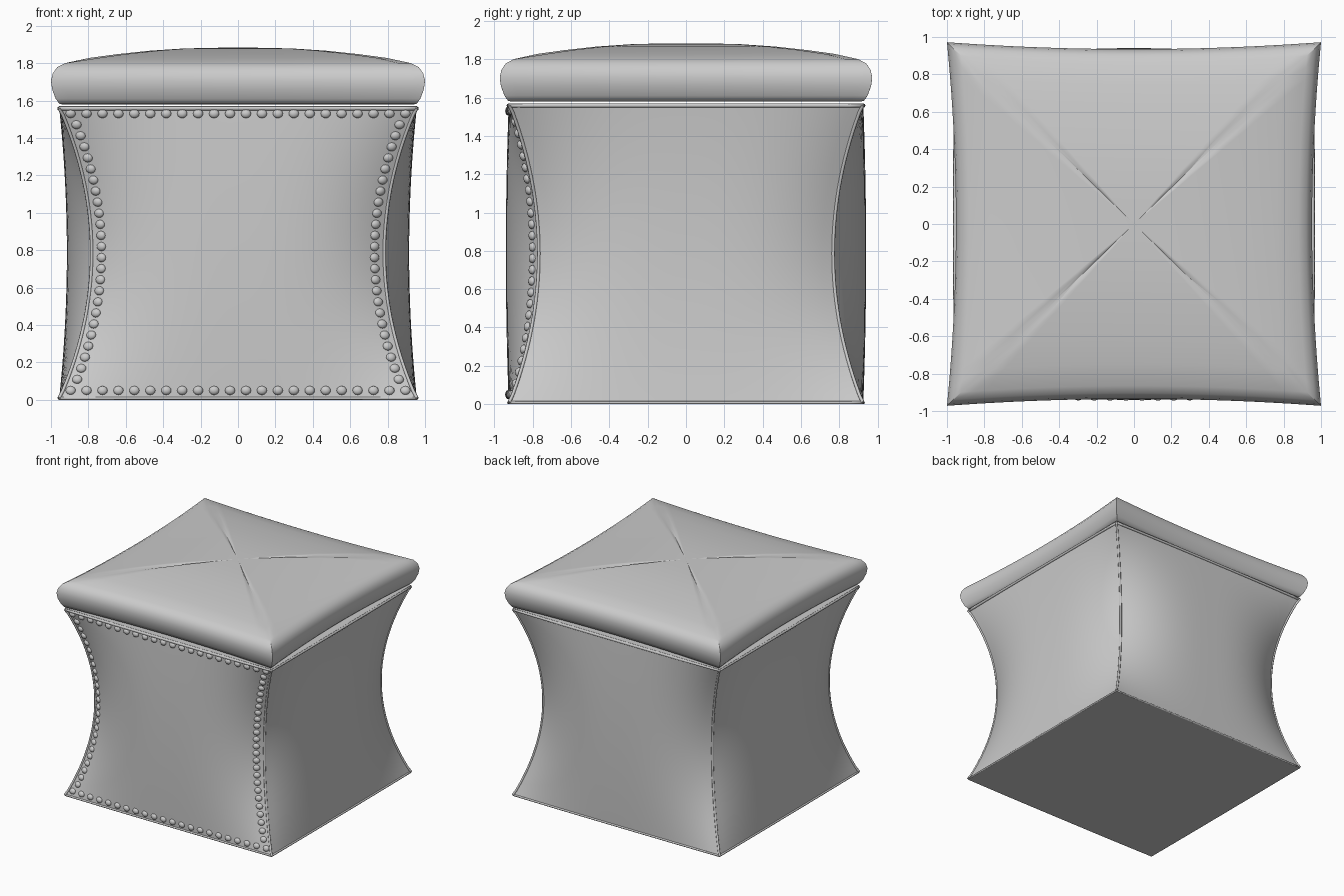
import bpy
import bmesh
import math
from mathutils import Matrix, Vector

if "Cube" in bpy.data.objects:
    bpy.data.objects.remove(bpy.data.objects["Cube"], do_unlink=True)

HEIGHT = 1.57
SIDE_STEPS = 28

fabric = bpy.data.materials.new("grey fabric")
fabric.use_nodes = True
grey = (0.6, 0.6, 0.6, 1.0)
fabric.diffuse_color = grey
shader = next(n for n in fabric.node_tree.nodes if n.type == "BSDF_PRINCIPLED")
shader.inputs["Base Color"].default_value = grey
shader.inputs["Roughness"].default_value = 0.7


def finish(bm, name, angle=35):
    bmesh.ops.recalc_face_normals(bm, faces=bm.faces)
    mesh = bpy.data.meshes.new(name)
    bm.to_mesh(mesh)
    bm.free()
    mesh.materials.append(fabric)
    obj = bpy.data.objects.new(name, mesh)
    bpy.context.collection.objects.link(obj)
    bpy.ops.object.select_all(action="DESELECT")
    obj.select_set(True)
    bpy.context.view_layer.objects.active = obj
    bpy.ops.object.shade_smooth_by_angle(angle=math.radians(angle))
    return obj


def square_ring(corner, middle, z, power, sink=0.0):
    """Four-sided ring whose sides bow from the corners to the middles."""
    (cx, cy), (mx, my) = corner, middle
    ring = []
    for side in range(4):
        for i in range(SIDE_STEPS):
            u = -1 + 2 * i / SIDE_STEPS
            bow = 1 - abs(u) ** power
            drop = sink if i == 0 else 0
            x, y = u * cx, -(cy + (my - cy) * bow)
            if side % 2:
                x, y = cx + (mx - cx) * bow, u * cy
            if side >= 2:
                x, y = -x, -y
            ring.append(Vector((x, y, z - drop)))
    return ring


def loft(rings, name, angle=35):
    bm = bmesh.new()
    loops = [[bm.verts.new(p) for p in ring] for ring in rings]
    n = len(loops[0])
    for a, b in zip(loops, loops[1:]):
        for i in range(n):
            j = (i + 1) % n
            bm.faces.new((a[i], a[j], b[j], b[i]))
    bm.faces.new(loops[0][::-1])
    bm.faces.new(loops[-1])
    return finish(bm, name, angle)


def piping(points, radius, name, closed=False):
    curve = bpy.data.curves.new(name, "CURVE")
    curve.dimensions = "3D"
    curve.bevel_depth = radius
    curve.bevel_resolution = 2
    curve.use_fill_caps = True
    spline = curve.splines.new("POLY")
    spline.points.add(len(points) - 1)
    for sp, p in zip(spline.points, points):
        sp.co = (*p, 1)
    spline.use_cyclic_u = closed
    curve.materials.append(fabric)
    obj = bpy.data.objects.new(name, curve)
    bpy.context.collection.objects.link(obj)


def body_size(z):
    """Corner and side-middle half widths: corners pinch in at the waist."""
    t = (2 * z / HEIGHT - 1) ** 2
    corner = (0.782 + 0.175 * t, 0.768 + 0.155 * t)
    middle = (0.915 + 0.042 * t, 0.94 - 0.015 * t)
    return corner, middle


def body_ring(z):
    return square_ring(*body_size(z), z, 3)


def front_point(x, z):
    (cx, cy), (_, my) = body_size(z)
    return Vector((x, -(cy + (my - cy) * (1 - abs(x / cx) ** 3)), z))


# Upholstered body with pinched corners
levels = [HEIGHT * i / 32 for i in range(33)]
loft([body_ring(z) for z in levels], "body", 30)

# Seams along the corners, rim and base
for sx, side_name in ((1, "left"), (-1, "right")):
    for sy, end_name in ((-1, "front"), (1, "back")):
        path = []
        for z in levels:
            cx, cy = body_size(z)[0]
            path.append((sx * cx, sy * cy, min(max(z, 0.009), HEIGHT - 0.01)))
        piping(path, 0.009, f"{end_name}_{side_name}_seam")
piping(body_ring(HEIGHT - 0.012), 0.011, "rim_piping", True)
piping(body_ring(0.008), 0.008, "base_piping", True)

# Domed cushion with diagonal creases on top
profile = [
    (0.93, 1.578), (0.955, 1.582), (0.975, 1.61), (0.994, 1.66),
    (1.0, 1.705), (0.991, 1.745), (0.967, 1.778), (0.925, 1.8),
    (0.8, 1.828), (0.65, 1.848), (0.48, 1.866), (0.3, 1.878),
    (0.15, 1.882), (0.02, 1.883),
]
rings = []
for s, z in profile:
    crease = 0.009 if 0.1 < s < 0.85 else 0.0
    rings.append(square_ring((s, 0.972 * s), (0.952 * s, 0.935 * s), z, 2, crease))
cushion = loft(rings, "cushion", 60)
bevel = cushion.modifiers.new("soft corners", "BEVEL")
bevel.width = 0.02
bevel.segments = 3
bevel.limit_method = "ANGLE"
bevel.angle_limit = math.radians(50)

# Stud border on the front panel
low, high = 0.05, 1.53
spots = []
for i in range(22):
    x = -0.895 + 1.79 * i / 21
    spots += [(x, low), (x, high)]
for i in range(1, 25):
    z = low + (high - low) * i / 25
    x = body_size(z)[0][0] - 0.052
    spots += [(x, z), (-x, z)]

bm = bmesh.new()
step = 0.005
for x, z in spots:
    p = front_point(x, z)
    across = front_point(x + step, z) - front_point(x - step, z)
    upward = front_point(x, z + step) - front_point(x, z - step)
    facing = across.cross(upward).to_track_quat("Z", "Y").to_matrix().to_4x4()
    place = Matrix.Translation(p) @ facing @ Matrix.Diagonal((0.027, 0.024, 0.017, 1))
    bmesh.ops.create_uvsphere(bm, u_segments=12, v_segments=8, radius=1, matrix=place)
finish(bm, "front_studs", 60)
